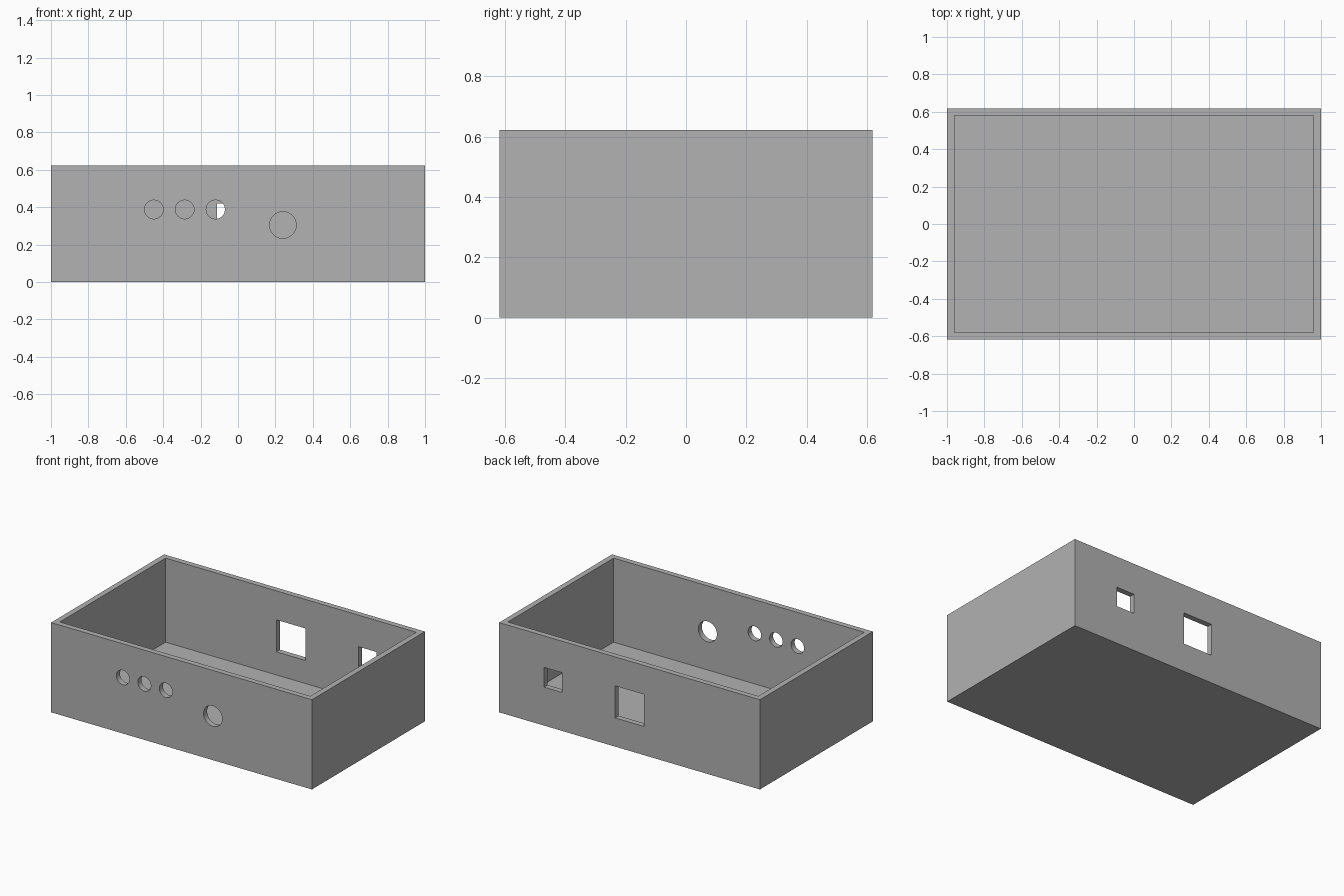
import bpy
import math
from mathutils import Vector

cube = bpy.data.objects.get("Cube")
if cube:
    bpy.data.objects.remove(cube, do_unlink=True)

WIDTH, DEPTH, HEIGHT, WALL = 2.0, 1.237, 0.622, 0.039

grey = bpy.data.materials.new("plain grey")
grey.use_nodes = True
grey.diffuse_color = (0.445, 0.445, 0.445, 1)
grey.node_tree.nodes["Principled BSDF"].inputs["Base Color"].default_value = grey.diffuse_color


def block(name, size, centre):
    bpy.ops.mesh.primitive_cube_add(size=1, location=centre)
    obj = bpy.context.object
    obj.name = name
    obj.scale = size
    bpy.ops.object.transform_apply(location=False, rotation=False, scale=True)
    return obj


def round_cutter(name, x, z, radius):
    bpy.ops.mesh.primitive_cylinder_add(
        vertices=48, radius=radius, depth=WALL * 4,
        location=(x, -DEPTH / 2, z), rotation=(math.pi / 2, 0, 0))
    bpy.context.object.name = name
    return bpy.context.object


def square_cutter(name, x, z, side):
    return block(name, Vector((side, WALL * 4, side)), (x, DEPTH / 2, z))


# Open-topped enclosure
box = block("open_box", Vector((WIDTH, DEPTH, HEIGHT)), (0, 0, HEIGHT / 2))
box.data.materials.append(grey)

# Interior space, above the floor and through the top
cutters = [block("interior_cutter",
                 Vector((WIDTH - 2 * WALL, DEPTH - 2 * WALL, HEIGHT)),
                 (0, 0, HEIGHT / 2 + WALL))]

# Front wall: three small round holes and one larger one
for x in (-0.45, -0.285, -0.12):
    cutters.append(round_cutter("small_hole_cutter", x, 0.388, 0.05))
cutters.append(round_cutter("large_hole_cutter", 0.24, 0.305, 0.071))

# Back wall: two square ports
cutters.append(square_cutter("large_port_cutter", 0, 0.31, 0.222))
cutters.append(square_cutter("small_port_cutter", 0.587, 0.335, 0.137))

# Cut every opening, then remove its cutter
bpy.ops.object.select_all(action="DESELECT")
box.select_set(True)
bpy.context.view_layer.objects.active = box
for cutter in cutters:
    cutter.hide_render = True
    cut = box.modifiers.new("opening", "BOOLEAN")
    cut.operation = "DIFFERENCE"
    cut.solver = "EXACT"
    cut.object = cutter
    bpy.ops.object.modifier_apply(modifier=cut.name)
    bpy.data.objects.remove(cutter, do_unlink=True)

bpy.ops.object.shade_smooth_by_angle(angle=math.radians(30))
